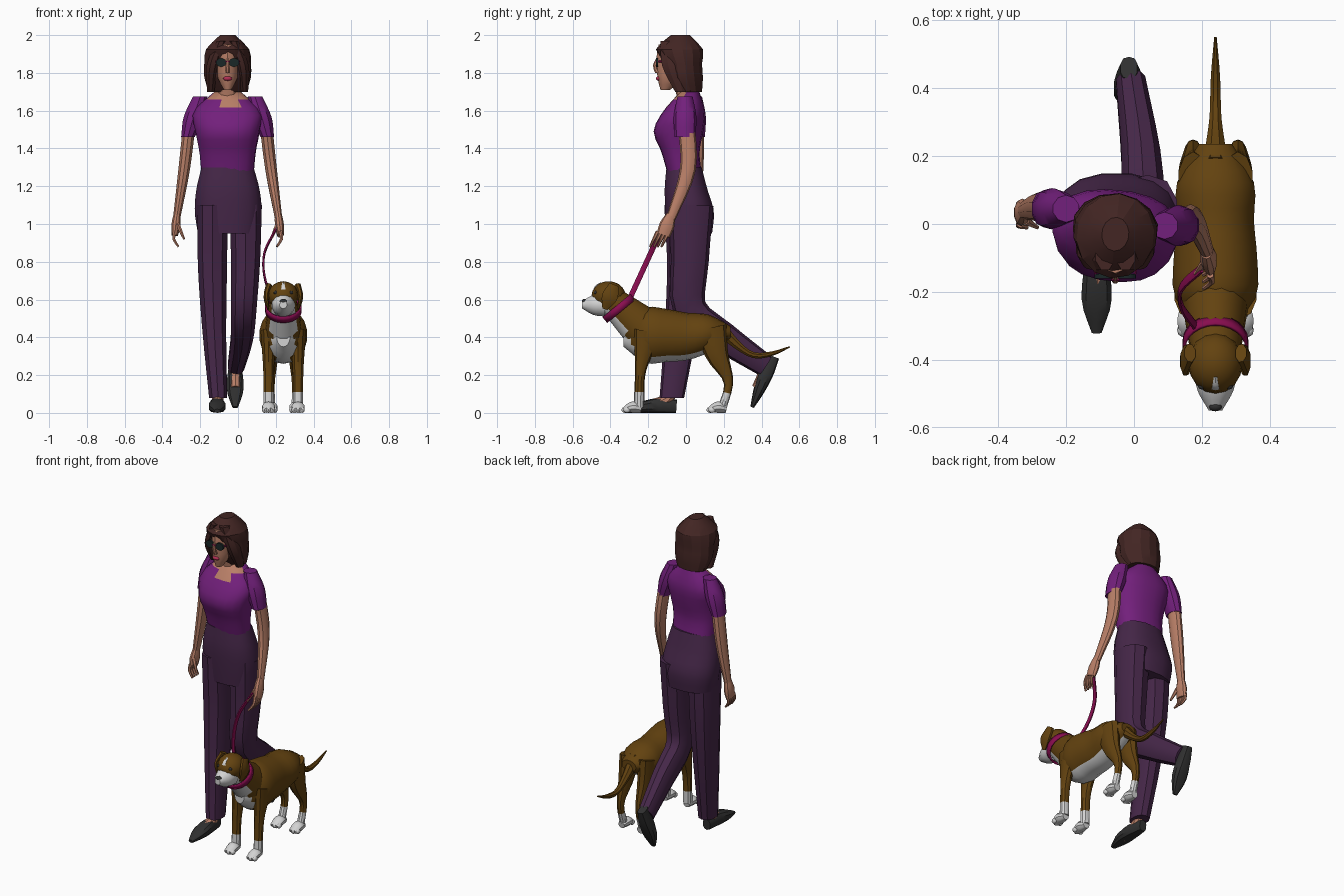
import bpy, bmesh, math
from mathutils import Vector

old = bpy.data.objects.get("Cube")
if old:
    bpy.data.objects.remove(old, do_unlink=True)


def material(name, *rgb):
    mat = bpy.data.materials.new(name)
    mat.use_nodes = True
    mat.diffuse_color = (*rgb, 1)
    mat.node_tree.nodes["Principled BSDF"].inputs["Base Color"].default_value = (*rgb, 1)
    return mat


purple = material("purple shirt", .17, .014, .2)
plum = material("plum trousers", .06, .02, .065)
hair_brown = material("dark brown hair", .056, .019, .017)
skin = material("skin", .48, .21, .135)
fur = material("brown fur", .125, .055, .005)
white = material("white fur", .65, .65, .65)
crimson = material("crimson strap", .25, .004, .08)
black = material("black", .03, .03, .03)
lens_dark = material("dark lens", .01, .02, .02)
lip_red = material("lip red", .45, .03, .09)


def finish(ob, mat, angle):
    ob.data.materials.append(mat)
    bpy.ops.object.select_all(action="DESELECT")
    ob.select_set(True)
    bpy.context.view_layer.objects.active = ob
    bpy.ops.object.shade_smooth_by_angle(angle=math.radians(angle))
    return ob


def blend(keys, t):
    """Value of a smooth curve through evenly spaced keys; a single number stays constant."""
    if not isinstance(keys, tuple):
        return keys
    ends = (2 * keys[0] - keys[1], *keys, 2 * keys[-1] - keys[-2])
    spot = t * (len(keys) - 1)
    i = min(int(spot), len(keys) - 2)
    f = spot - i
    a, b, c, d = ends[i:i + 4]
    return b + f * (c - a + f * (2 * a - 5 * b + 4 * c - d + f * (3 * (b - c) + d - a))) / 2


def loft(name, mat, x, y, z, w, d, steps=8, n=10, axis=None, side=(1, 0, 0), square=1, angle=35):
    """Skin ellipses of half width w and half depth d along a smooth path."""
    bm = bmesh.new()
    path = [Vector([blend(k, i / steps) for k in (x, y, z)]) for i in range(steps + 1)]
    rings = []
    for i, centre in enumerate(path):
        along = Vector(axis) if axis else path[min(i + 1, steps)] - path[max(i - 1, 0)]
        along.normalize()
        u = Vector(side)
        u = (u - along * u.dot(along)).normalized() * blend(w, i / steps)
        v = along.cross(u.normalized()) * blend(d, i / steps)
        ring = []
        for k in range(n):
            turn = math.tau * (k + .5) / n
            c, s = (math.copysign(abs(q) ** square, q) for q in (math.cos(turn), math.sin(turn)))
            ring.append(bm.verts.new(centre + u * c + v * s))
        rings.append(ring)
    for low, high in zip(rings, rings[1:]):
        for k in range(n):
            bm.faces.new((low[k - 1], low[k], high[k], high[k - 1]))
    bm.faces.new(rings[0])
    bm.faces.new(rings[-1])
    bmesh.ops.recalc_face_normals(bm, faces=bm.faces)
    mesh = bpy.data.meshes.new(name)
    bm.to_mesh(mesh)
    bm.free()
    ob = bpy.data.objects.new(name, mesh)
    bpy.context.collection.objects.link(ob)
    return finish(ob, mat, angle)


def ball(name, mat, location, size, segments=12):
    bpy.ops.mesh.primitive_uv_sphere_add(segments=segments, ring_count=segments // 2 + 2,
                                         radius=1, location=location)
    ob = bpy.context.object
    ob.name = name
    ob.scale = size
    bpy.ops.object.transform_apply(location=False, rotation=False)
    return finish(ob, mat, 60)


def paint(ob, mat, rule):
    ob.data.materials.append(mat)
    for face in ob.data.polygons:
        face.material_index = int(rule(face.center, face.normal))


def mirrored(centre, sign, *offsets):
    return tuple(centre + sign * offset for offset in offsets)


UP = (0, 0, 1)
BACK = (0, 1, 0)
MID = -.055     # centre line of the woman
DOG = .24       # centre line of the dog

# Shirt, turned slightly at the shoulders, with a scoop neckline
shirt = loft("shirt", purple, MID, (-.01, -.03, -.04, -.01, .02), (1.28, 1.7),
             (.14, .15, .17, .18, .07), (.09, .1, .13, .11, .05),
             steps=10, n=20, axis=UP, side=(1, -.1, 0), square=.85, angle=45)
paint(shirt, skin, lambda c, nor: c.z > 1.69 or (
    c.z > 1.62 and nor.y < -.2 and abs(c.x - MID) < c.z - 1.58))

# Trousers: hips, a straight right leg and a left leg bent back
loft("trouser_hips", plum, (MID, -.05), (-.01, 0, .02, .02), (1.3, .95),
     (.14, .17, .18, .165), (.095, .115, .13, .12), n=16, axis=UP, square=.85)
loft("right_trouser_leg", plum, (-.135, -.135, -.125, -.105), (0, 0, -.03, -.075), (1.1, .08),
     (.085, .08, .065, .05), (.115, .1, .085, .065), axis=UP, square=.85)
loft("left_trouser_leg", plum, (.04, .04, .03, .02, -.01), (.03, .02, .02, .2, .42),
     (1.1, .8, .55, .4, .25), (.09, .08, .07, .06, .045), (.115, .1, .09, .08, .06),
     steps=12, square=.85)

# Ankles and shoes
shoe_width = (.025, .04, .045, .015)
shoe_depth = (.035, .04, .03, .01)
loft("right_ankle", skin, -.108, (-.08, -.1, -.22), (.15, .07, .03), .032, .032)
loft("right_shoe", black, -.11, (-.05, -.32), shoe_depth, shoe_width, shoe_depth, square=.75)
loft("left_ankle", skin, -.013, (.38, .41, .38), (.3, .13), .032, .032)
loft("left_shoe", black, -.015, (.46, .35), (.3, .03), shoe_width, shoe_depth, square=.75)

# Sleeves, arms and hands; the left arm reaches forward for the leash
for s, label, arm_y, lean in ((1, "left_", (0, .01, -.08), .04), (-1, "right_", (.05, .05, .04), .01)):
    loft(label + "sleeve", purple, mirrored(MID, s, .145, .18, .21), arm_y[0] - .005, (1.675, 1.46),
         (.04, .055, .038), (.04, .06, .055), axis=UP)
    loft(label + "arm", skin, mirrored(MID, s, .2, .23, .27), arm_y, (1.55, 1.03),
         (.035, .032, .02), (.045, .042, .025))
    wrist = arm_y[-1]
    palm = wrist - lean
    loft(label + "palm", skin, mirrored(MID, s, .268, .28), (wrist, palm), (1.05, .94),
         (.019, .025, .018), (.024, .04, .036), steps=4)
    for k in range(4):
        y = palm + .02 * (k - 1.5)
        loft(label + "finger", skin, mirrored(MID, s, .28, .285, .26), (y, y - lean), (.96, .88),
             (.011, .006), (.011, .006), steps=4, n=6)
    loft(label + "thumb", skin, mirrored(MID, s, .265, .23), (wrist - .03, palm - .04), (1, .92),
         (.013, .006), (.013, .006), steps=4, n=6)

# Neck, head and face
loft("neck", skin, MID, (.01, -.02), (1.63, 1.78), (.06, .045), .05, steps=4, axis=UP)
loft("head", skin, MID, (-.11, -.08, -.06, -.05, -.045), (1.71, 1.95),
     (.02, .052, .06, .064, .056), (.025, .07, .095, .105, .1), n=14, axis=UP)
loft("nose", skin, MID, (-.15, -.165, -.15), (1.88, 1.8), (.007, .015), (.007, .015),
     steps=4, n=8, axis=UP)
ball("lips", lip_red, (MID, -.146, 1.77), (.024, .013, .012))

# Sunglasses and face-framing locks of hair
for s, label in ((1, "left_"), (-1, "right_")):
    x = MID + s * .034
    loft(label + "lens", lens_dark, x, (-.147, -.16), 1.855, .028, .023,
         steps=1, n=14, axis=BACK, side=(1, s * .25, 0))
    loft(label + "temple", crimson, mirrored(x, s, .024, .04), (-.148, -.06), 1.86,
         .004, .006, steps=1, n=6)
    loft(label + "hair_lock", hair_brown, mirrored(MID, s, .09, .08, .03), (-.03, -.07, -.09),
         (1.7, 1.97), (.02, .035, .03), (.03, .06, .05), n=8, axis=UP, angle=18)
loft("glasses_bridge", crimson, (MID - .012, MID + .012), -.164, 1.86, .004, .004,
     steps=1, n=6, side=UP)

# Bobbed hair, a faceted mass that the face pokes out of
loft("hair", hair_brown, MID, (.02, -.005, -.015, -.035, -.03), (1.7, 2),
     (.1, .125, .125, .115, .04), (.065, .095, .1, .125, .05),
     n=14, axis=UP, side=(1, -.1, 0), angle=18)

# Dog body and neck with white bib and belly
body = loft("dog_body", fur, DOG, (-.33, .235), (.4, .41, .41, .405, .42, .425),
            (.035, .12, .125, .115, .115, .05), (.05, .145, .14, .125, .1, .035),
            steps=15, n=18, axis=BACK)
paint(body, white, lambda c, nor: nor.z < -.8 or (
    c.y < -.24 and abs(c.x - DOG) < .07 and c.z < .5))
neck = loft("dog_neck", fur, DOG, (-.22, -.4), (.44, .6), (.1, .07), (.12, .075), n=16)
paint(neck, white, lambda c, nor: nor.z < -.25 and abs(c.x - DOG) < .065)

# Dog head
ball("dog_skull", fur, (DOG, -.41, .62), (.08, .09, .077), 16)
loft("dog_muzzle", white, DOG, (-.43, -.55), .572, (.064, .055, .02), (.064, .055, .02),
     n=12, axis=BACK)
ball("dog_nose", black, (DOG, -.538, .59), (.02, .014, .014))
loft("dog_blaze", white, DOG, (-.49, -.478, -.45), (.635, .668, .687), (.016, .006), .005, n=6)

# Dog parts in left and right pairs
for s, label in ((1, "left_"), (-1, "right_")):
    ball(label + "dog_eye", black, (DOG + s * .04, -.478, .637), (.012, .01, .01), 8)
    loft(label + "dog_ear", fur, mirrored(DOG, s, .075, .09, .08), (-.38, -.43), (.675, .55),
         (.018, .015, .005), (.03, .045, .015), n=8)
    front = loft(label + "front_leg", fur, DOG + s * .078, (-.2, -.24, -.25), (.43, .03),
                 (.045, .03, .028), (.08, .03, .028), steps=10)
    hind = loft(label + "hind_leg", fur, DOG + s * .066, (.13, .165, .225, .19), (.45, .02),
                (.045, .04, .022, .024), (.085, .06, .025, .023), steps=10)
    for leg, part, y, offset in ((front, "front_", -.235, .078), (hind, "hind_", .215, .066)):
        paint(leg, white, lambda c, nor: c.z < .1)
        x = DOG + s * offset
        loft(label + part + "paw", white, x, (y, y - .095), (.022, .03, .014),
             (.022, .036, .025), (.022, .03, .014))
        for k in (-1, 0, 1):
            ball(label + part + "toe", white, (x + k * .022, y - .087 + abs(k) * .01, .016),
                 (.013, .02, .016), 8)

# Tail
loft("dog_tail", fur, DOG, (.17, .27, .36, .46, .55), (.46, .36, .305, .315, .35),
     (.04, .02, .015, .004), (.04, .02, .015, .004), steps=12, n=8)

# Collar and leash
bpy.ops.mesh.primitive_cylinder_add(vertices=24, radius=.097, depth=.04, end_fill_type="NOTHING",
                                    location=(DOG, -.355, .553), rotation=(.69, 0, 0))
collar = bpy.context.object
collar.name = "collar"
collar.modifiers.new("thickness", "SOLIDIFY").thickness = .009
finish(collar, crimson, 35)
loft("leash", crimson, (.2, .14, .14, .18), (-.13, -.3), (.97, .6), .006, .015,
     steps=12, n=8, square=.6)
